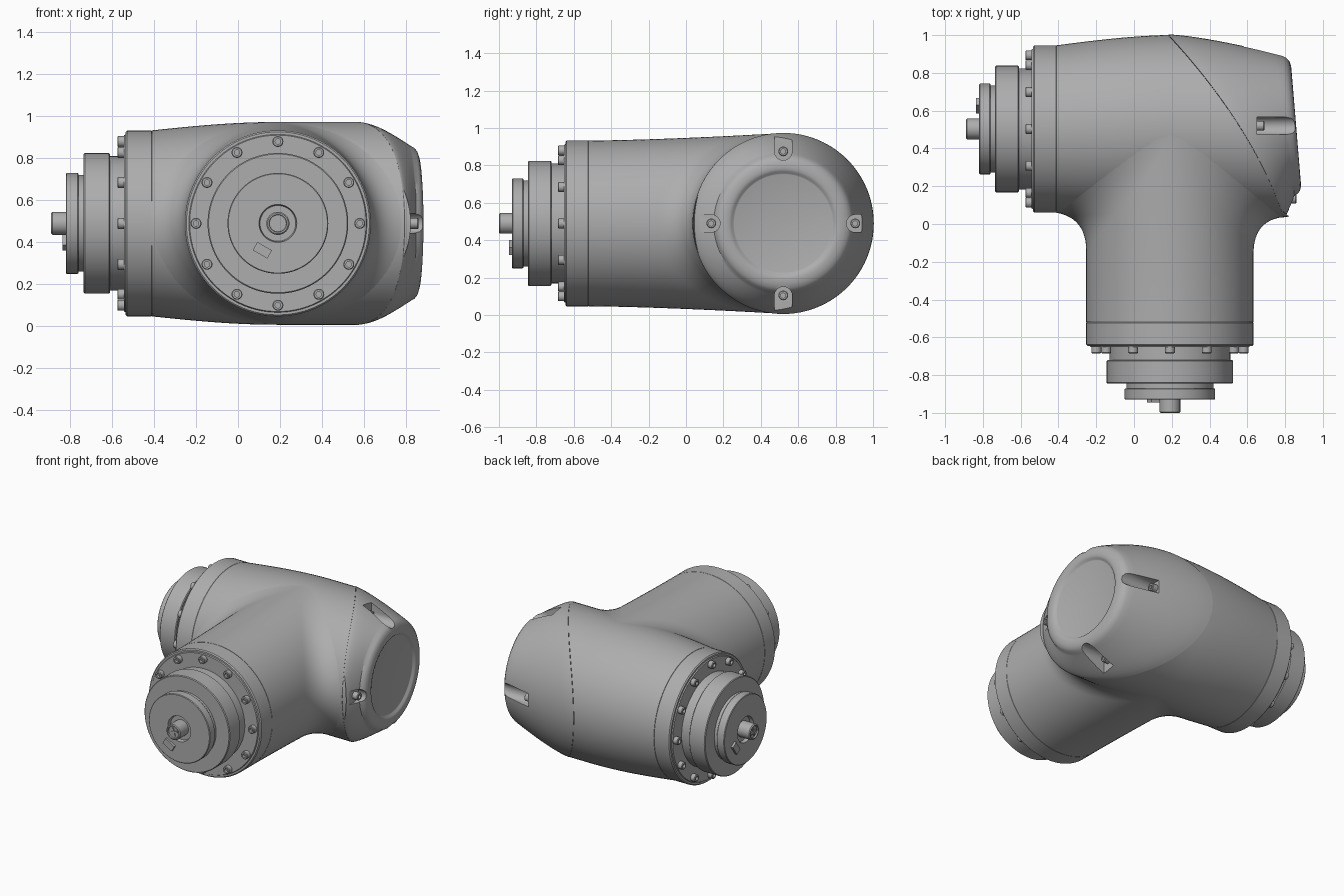
import bpy, bmesh
from math import sin, cos, pi, sqrt, radians
from mathutils import Matrix, Vector

cube = bpy.data.objects.get("Cube")
if cube:
    bpy.data.objects.remove(cube, do_unlink=True)

grey = bpy.data.materials.new("metal_grey")
grey.use_nodes = True
GREY = (0.42, 0.42, 0.42, 1)
grey.diffuse_color = GREY
grey.node_tree.nodes["Principled BSDF"].inputs["Base Color"].default_value = GREY

SEG = 96
ZC = 0.49          # height of both axes
ARM_X = 0.19       # axis of the front arm
ARM_R = 0.443


def shade(obj, angle=32):
    bpy.ops.object.select_all(action='DESELECT')
    obj.select_set(True)
    bpy.context.view_layer.objects.active = obj
    bpy.ops.object.shade_smooth_by_angle(angle=radians(angle))


def loft(name, rings, mat=None, angle=32):
    """Skin closed rings of points and close both ends with a fan."""
    bm = bmesh.new()
    rows = [[bm.verts.new(p) for p in ring] for ring in rings]
    n = len(rows[0])
    for a, b in zip(rows, rows[1:]):
        for i in range(n):
            j = (i + 1) % n
            bm.faces.new((a[i], a[j], b[j], b[i]))
    for row in (rows[0], rows[-1]):
        mid = bm.verts.new(sum((v.co for v in row), Vector()) / n)
        for i in range(n):
            bm.faces.new((row[i], row[(i + 1) % n], mid))
    bmesh.ops.recalc_face_normals(bm, faces=bm.faces)
    mesh = bpy.data.meshes.new(name)
    bm.to_mesh(mesh)
    bm.free()
    mesh.materials.append(grey)
    obj = bpy.data.objects.new(name, mesh)
    bpy.context.collection.objects.link(obj)
    if mat:
        mesh.transform(mat)
    shade(obj, angle)
    return obj


def lathe(name, profile, mat, seg=SEG):
    angles = [2 * pi * i / seg for i in range(seg)]
    return loft(name, [[(r * cos(a), r * sin(a), z) for a in angles]
                       for r, z in profile], mat)


def box(name, mat, size):
    x, y, z = (s / 2 for s in size)
    return loft(name, [[(-x, -y, h), (x, -y, h), (x, y, h), (-x, y, h)]
                       for h in (-z, z)], mat)


BOLT = [(0.013, 0.022), (0.013, 0.04), (0.022, 0.04), (0.026, 0.036), (0.026, -0.01)]
ANGLES = [2 * pi * i / SEG for i in range(SEG)]


# Main barrel, running along x and ending at a slanted seam
def barrel_r(x):
    t = min(max((x + 0.41) / 0.6, 0), 1)
    return 0.443 + 0.04 * sin(t * pi / 2)


def barrel_y(x):
    return 0.503 + 0.015 * min(max((x + 0.41) / 0.6, 0), 1)


def seam_x(a):
    d = 0.48 * cos(a) + 0.02
    return 0.57 - 0.627 * d - 0.306 * d * d


def barrel_point(a, u):
    x = -0.41 + u * (seam_x(a) + 0.41)
    r = barrel_r(x)
    return (x, barrel_y(x) + r * cos(a), ZC + r * sin(a))


loft("main_barrel", [[barrel_point(a, k / 24) for a in ANGLES] for k in range(25)])


# Front arm, flaring smoothly into the barrel
def arm_scale(y):
    return 1 + 0.09 * min(max((y + 0.52) / 1.03, 0), 1) ** 1.5


def barrel_front(x, dz):
    return barrel_y(x) - sqrt(max(barrel_r(x) ** 2 - dz * dz, 0))


def arm_column(a):
    side = 1 if cos(a) > 0 else -1
    rho = 0.19 * sqrt(abs(cos(a)))
    xw = ARM_X + ARM_R * cos(a)
    dz = ARM_R * sin(a)
    yw = barrel_front(xw, dz)
    for _ in range(6):
        yw = barrel_front(xw, dz * arm_scale(yw))
    dzc = dz * arm_scale(yw)
    x2 = xw + side * rho
    y0, y2 = yw - rho, barrel_front(x2, dzc) + 0.004
    col = []
    for k in range(12):
        y = -0.52 + (y0 + 0.52) * k / 12
        col.append((xw, y, ZC + dz * arm_scale(y)))
    p0 = Vector((xw, y0, ZC + dz * arm_scale(y0)))
    p1 = Vector((xw, yw, ZC + dzc))
    p2 = Vector((x2, y2, ZC + dzc))
    for k in range(17):
        t = k / 16
        col.append(p0 * (1 - t) ** 2 + p1 * 2 * t * (1 - t) + p2 * t * t)
    return col


columns = [arm_column(a) for a in ANGLES]
loft("front_arm", list(zip(*columns)), angle=50)


# End cap with a tilted, dished face
CAP_Y = 0.52


def cap_point(a, r, back):
    y = CAP_Y + r * cos(a)
    return Vector((0.86 - 0.083 * (y - 0.5) - back, y, ZC + r * sin(a)))


def cap_side(a, v):
    start, end = Vector(barrel_point(a, 1)), cap_point(a, 0.372, 0.04)
    r = 0.484 - 0.112 * v ** 1.4
    return (start.x + v * (end.x - start.x), CAP_Y + r * cos(a), ZC + r * sin(a))


cap_rings = [[cap_side(a, k / 14) for a in ANGLES] for k in range(15)]
for r, back in ((0.362, 0.022), (0.346, 0.009), (0.325, 0.002), (0.305, 0),
                (0.29, 0.001), (0.277, 0.006), (0.268, 0.016), (0.262, 0.018)):
    cap_rings.append([cap_point(a, r, back) for a in ANGLES])
cap = loft("end_cap", cap_rings)

# Four screw slots cut into the cap
for k, seat in enumerate((0.58, 0.65, 0.82, 0.65)):
    a = k * pi / 2
    radial = Vector((0, cos(a), sin(a)))
    across = Vector((0, -sin(a), cos(a)))
    centre = Vector((0, CAP_Y, ZC)) + radial * 0.385
    outline = [centre + across * 0.047 * cos(t) - radial * 0.047 * sin(t)
               for t in (pi * i / 12 for i in range(13))]
    outline += [centre - across * 0.047 + radial * 0.2, centre + across * 0.047 + radial * 0.2]
    cutter = loft("slot_cutter", [[p + Vector((x, 0, 0)) for p in outline] for x in (seat, 1.1)])
    cutter.hide_render = True
    mod = cap.modifiers.new("slot", 'BOOLEAN')
    mod.operation, mod.solver, mod.object = 'DIFFERENCE', 'EXACT', cutter
    bpy.context.view_layer.objects.active = cap
    bpy.ops.object.modifier_apply(modifier=mod.name)
    bpy.data.objects.remove(cutter, do_unlink=True)
    place = Matrix.Translation(centre + Vector((seat, 0, 0))) @ Matrix.Rotation(pi / 2, 4, 'Y')
    lathe(f"cap_screw_{k + 1}", BOLT, place, 20)
shade(cap)


# Motor joint: collar, bolts, drive rings, shaft and key
def joint(label, mat, key_angle):
    def at(x, y, z):
        return mat @ Matrix.Translation((x, y, z))

    lathe(label + "_collar", [(0.436, 0.515), (0.443, 0.523), (0.443, 0.638), (0.436, 0.645),
                              (0.424, 0.645), (0.42, 0.652), (0.3, 0.652)], mat)
    for k in range(12):
        a = k * pi / 6
        lathe(f"{label}_bolt_{k + 1}", BOLT, at(0.39 * cos(a), 0.39 * sin(a), 0.645), 20)
    lathe(label + "_drive_ring", [(0.32, 0.64), (0.32, 0.72), (0.33, 0.72), (0.335, 0.725),
                                  (0.335, 0.84), (0.33, 0.845), (0.2, 0.845)], mat)
    lathe(label + "_hub", [(0.23, 0.84), (0.23, 0.87), (0.237, 0.87), (0.24, 0.874),
                           (0.24, 0.926), (0.236, 0.93), (0.09, 0.93), (0.085, 0.905),
                           (0.05, 0.905)], mat)
    lathe(label + "_shaft", [(0.055, 0.9), (0.055, 0.994), (0.049, 1.0), (0.042, 1.0),
                             (0.04, 0.99)], mat, 40)
    for k in range(2):
        box(f"{label}_shaft_cross_{k + 1}",
            at(0, 0, 0.992) @ Matrix.Rotation(k * pi / 2 + 0.3, 4, 'Z'), (0.06, 0.012, 0.008))
    box(label + "_key", at(0.148 * cos(key_angle), 0.148 * sin(key_angle), 0.935)
        @ Matrix.Rotation(key_angle + pi / 2, 4, 'Z'), (0.08, 0.045, 0.022))


def frame(x_axis, z_axis, origin):
    x, z = Vector(x_axis), Vector(z_axis)
    rot = Matrix((x, z.cross(x), z)).transposed().to_4x4()
    return Matrix.Translation(origin) @ rot


joint("front", frame((1, 0, 0), (0, -1, 0), (ARM_X, 0, ZC)), radians(240))
joint("right", frame((0, -1, 0), (-1, 0, 0), (0.11, 0.503, ZC)), radians(214))
